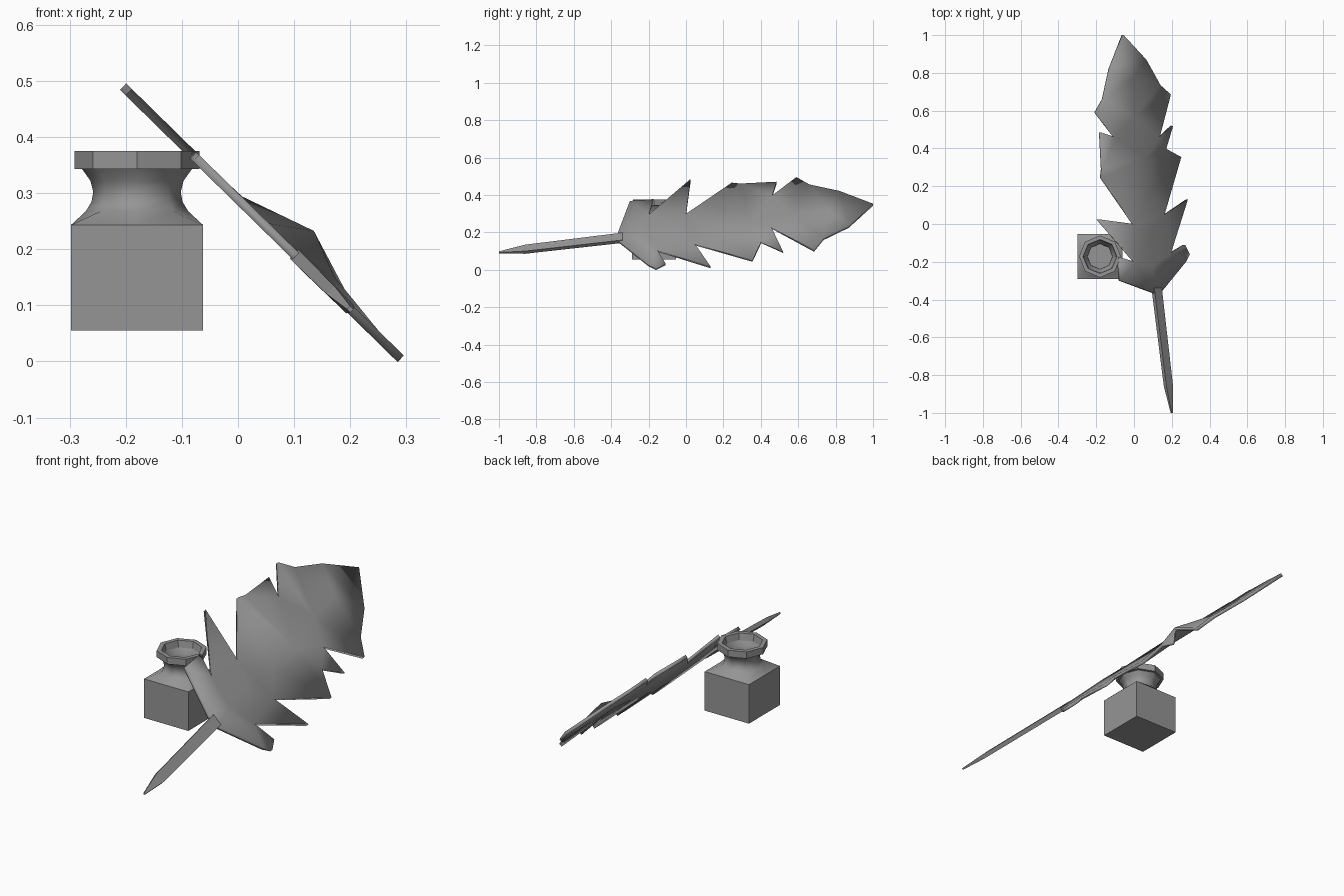
import bpy, bmesh, math
from mathutils import Vector
from mathutils.geometry import delaunay_2d_cdt

cube = bpy.data.objects.get("Cube")
if cube:
    bpy.data.objects.remove(cube, do_unlink=True)

grey = bpy.data.materials.new("plain_grey")
grey.use_nodes = True
grey.diffuse_color = (0.3, 0.3, 0.3, 1)
grey.node_tree.nodes["Principled BSDF"].inputs["Base Color"].default_value = (0.3, 0.3, 0.3, 1)


def make(name, verts, faces, smooth_angle=None):
    mesh = bpy.data.meshes.new(name)
    mesh.from_pydata([tuple(v) for v in verts], [], faces)
    bm = bmesh.new()
    bm.from_mesh(mesh)
    bmesh.ops.recalc_face_normals(bm, faces=bm.faces)
    bm.to_mesh(mesh)
    bm.free()
    mesh.materials.append(grey)
    ob = bpy.data.objects.new(name, mesh)
    bpy.context.collection.objects.link(ob)
    if smooth_angle:
        bpy.ops.object.select_all(action='DESELECT')
        ob.select_set(True)
        bpy.context.view_layer.objects.active = ob
        bpy.ops.object.shade_smooth_by_angle(angle=math.radians(smooth_angle))
    return ob


def thicken(ob, amount):
    mod = ob.modifiers.new("thickness", 'SOLIDIFY')
    mod.thickness = amount
    mod.offset = 0


def loft(name, rings, smooth_angle=None, cap_start=False, cap_end=False):
    n = len(rings[0])
    faces = [(a * n + i, a * n + (i + 1) % n, (a + 1) * n + (i + 1) % n, (a + 1) * n + i)
             for a in range(len(rings) - 1) for i in range(n)]
    if cap_start:
        faces.append(tuple(range(n)))
    if cap_end:
        faces.append(tuple(range(len(rings) * n - n, len(rings) * n)))
    return make(name, [v for r in rings for v in r], faces, smooth_angle)


# Inkwell: square body, concave eight-sided neck, raised rim and hollow well
CX, CY, HALF = -0.18, -0.172, 0.118


def octagon(r, z):
    return [(CX + r * math.cos(i * math.pi / 4), CY + r * math.sin(i * math.pi / 4), z)
            for i in range(8)]


def square(z):
    k = math.sqrt(2)
    return [(CX + HALF * (k if i % 2 else 1) * math.cos(i * math.pi / 4),
             CY + HALF * (k if i % 2 else 1) * math.sin(i * math.pi / 4), z) for i in range(8)]


loft("inkwell_body", [square(0.055), square(0.243)], cap_start=True)
neck = [(0.091, 0.268), (0.081, 0.285), (0.078, 0.302), (0.083, 0.322), (0.098, 0.343)]
loft("inkwell_neck", [square(0.243)] + [octagon(r, z) for r, z in neck], 50)
rim = [(0.098, 0.343), (0.111, 0.343), (0.111, 0.375), (0.09, 0.375), (0.083, 0.343)]
loft("inkwell_rim", [octagon(r, z) for r, z in rim])
well = [(0.083, 0.343), (0.07, 0.32), (0.066, 0.3), (0.072, 0.27)]
loft("inkwell_well", [octagon(r, z) for r, z in well], 50, cap_end=True)


# Quill lies on a plane tilted down towards +x
def height(x):
    return 0.289 - 0.98 * x


# Feather vane: jagged outline, right side up to the tip and down the left side
right_edge = [(0.14, -0.36), (0.27, -0.20), (0.29, -0.16), (0.265, -0.11), (0.19, -0.155),
              (0.28, 0.13), (0.155, 0.045), (0.245, 0.355), (0.165, 0.40), (0.2, 0.52),
              (0.13, 0.455), (0.19, 0.685), (0.135, 0.735), (0.06, 0.87)]
left_edge = [(-0.06, 1.0), (-0.13, 0.82), (-0.165, 0.66), (-0.205, 0.59), (-0.105, 0.46),
             (-0.18, 0.485), (-0.17, 0.29), (-0.175, 0.245), (-0.005, 0.0), (-0.195, 0.025),
             (0.0, -0.20), (-0.085, -0.175), (-0.075, -0.30), (0.10, -0.365)]
middle = [(0.1, -0.22), (0.08, -0.05), (0.07, 0.15), (0.05, 0.35), (0.0, 0.57), (-0.02, 0.76)]
outline = right_edge + left_edge
count = len(outline)
points = [Vector(p) for p in outline + middle]
flat, _, tris, *_ = delaunay_2d_cdt(points, [], [list(range(count))], 1, 1e-5)

lift = {(0.13, 0.455): 0.065, (0.165, 0.40): 0.02, (0.135, 0.735): 0.008}


def raised(p):
    extra = sum(d for q, d in lift.items() if (p - Vector(q)).length < 0.005)
    return (p.x, p.y, height(p.x) + extra)


vane = make("feather_vane", [raised(p) for p in flat], [tuple(t) for t in tris], 40)
thicken(vane, 0.016)

# Quill shaft: four-sided rod narrowing to a nib
normal = Vector((0.98, 0, 1)).normalized()
rings = []
for x0, x1, y, t in [(0.1, 0.14, -0.34, 0.011), (0.165, 0.2, -0.86, 0.01), (0.197, 0.203, -1.0, 0.004)]:
    a, b = Vector((x0, y, height(x0))), Vector((x1, y, height(x1)))
    rings.append([a - normal * t, b - normal * t, b + normal * t, a + normal * t])
loft("quill_shaft", rings, cap_start=True, cap_end=True)
